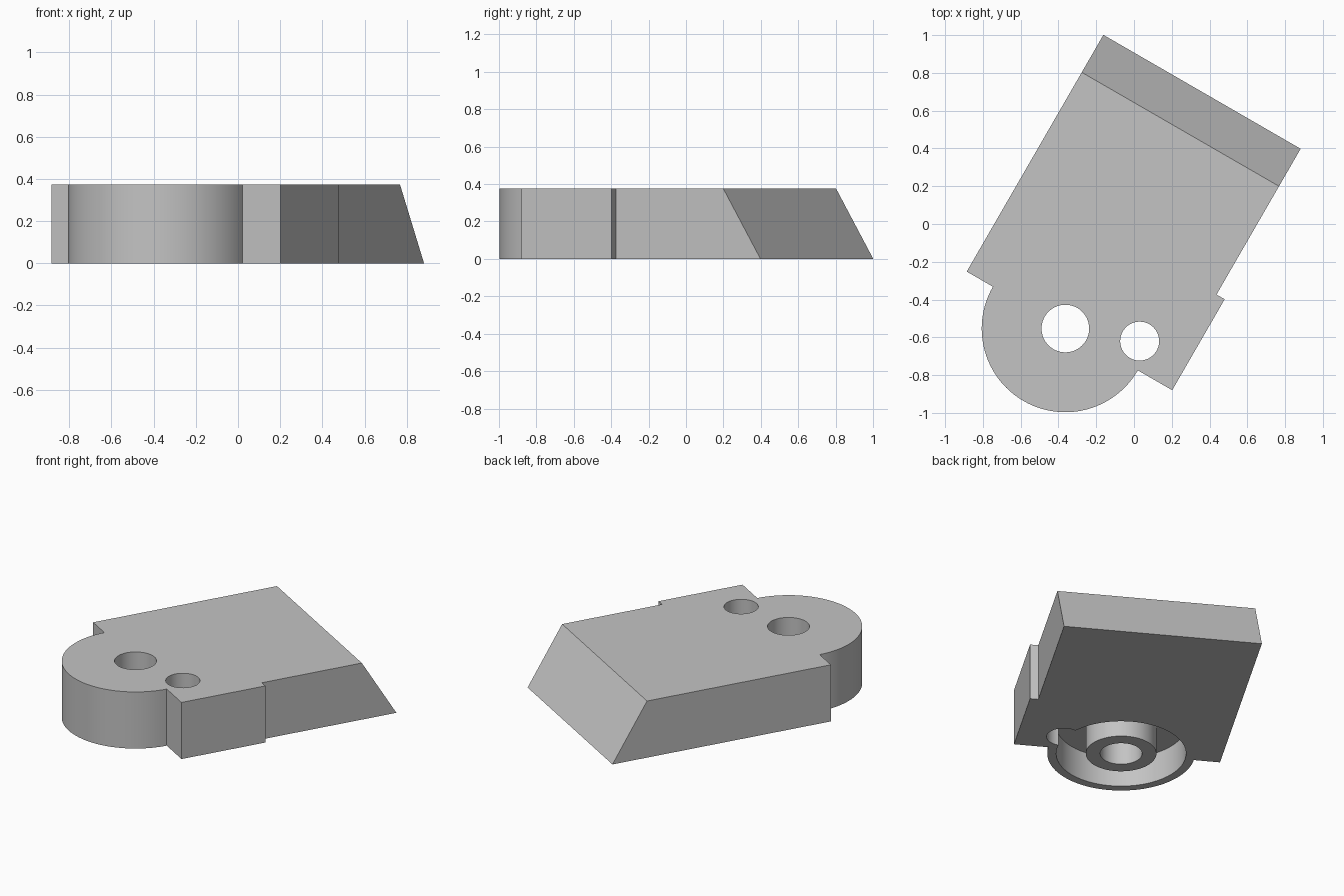
import bpy
import bmesh
from math import cos, sin, pi, radians
from mathutils import Matrix

cube = bpy.data.objects.get("Cube")
if cube:
    bpy.data.objects.remove(cube, do_unlink=True)

HEIGHT = 0.375
HUB = (-0.038, -0.661)      # centre of the rounded lug, before turning
HUB_RADIUS = 0.443
TURN = Matrix.Rotation(radians(-30), 4, "Z")

grey = bpy.data.materials.new("plain grey")
grey.use_nodes = True
grey.diffuse_color = (0.55, 0.55, 0.55, 1)
grey.node_tree.nodes["Principled BSDF"].inputs["Base Color"].default_value = grey.diffuse_color


def arc(centre, radius, start, end, steps):
    angles = [start + (end - start) * i / steps for i in range(steps + 1)]
    return [(centre[0] + radius * cos(a), centre[1] + radius * sin(a)) for a in angles]


def loft(name, loops, closed=False):
    """Join matching point loops with side walls, capped unless closed on itself."""
    bm = bmesh.new()
    rings = [[bm.verts.new(p) for p in loop] for loop in loops]
    pairs = list(zip(rings, rings[1:]))
    if closed:
        pairs.append((rings[-1], rings[0]))
    else:
        bm.faces.new(rings[0][::-1])
        bm.faces.new(rings[-1])
    for low, high in pairs:
        for i in range(len(low)):
            j = (i + 1) % len(low)
            bm.faces.new((low[i], low[j], high[j], high[i]))
    bmesh.ops.recalc_face_normals(bm, faces=bm.faces)
    bmesh.ops.transform(bm, matrix=TURN, verts=bm.verts)
    mesh = bpy.data.meshes.new(name)
    bm.to_mesh(mesh)
    bm.free()
    mesh.materials.append(grey)
    obj = bpy.data.objects.new(name, mesh)
    bpy.context.collection.objects.link(obj)
    return obj


def circle(centre, radius, z):
    return [(x, y, z) for x, y in arc(centre, radius, 0, 2 * pi, 64)[:-1]]


# Body: slab with a rounded lug, a side step and a sloping back
BACK, BACK_TOP = 0.786, 0.557
outline = [(-0.641, HUB[1])]
outline += arc(HUB, HUB_RADIUS, pi, 2 * pi, 48)
outline += [(0.615, HUB[1]), (0.615, -0.105), (0.565, -0.105), (0.565, BACK), (-0.641, BACK)]
bottom = [(x, y, 0) for x, y in outline]
top = [(x, min(y, BACK_TOP), HEIGHT) for x, y in outline]
body = loft("bracket_body", [bottom, top])

# Cutters: centre hole, small hole and the ring groove underneath
LOW, HIGH, GROOVE = -0.1, HEIGHT + 0.1, 0.195
SMALL = (0.336, -0.522)
cutters = [
    loft("groove_cutter", [circle(HUB, r, z) for r, z in
                           ((0.39, LOW), (0.39, GROOVE), (0.212, GROOVE), (0.212, LOW))], True),
    loft("centre_hole_cutter", [circle(HUB, 0.126, z) for z in (LOW, HIGH)]),
    loft("small_hole_cutter", [circle(SMALL, 0.103, z) for z in (LOW, HIGH)]),
]

bpy.ops.object.select_all(action="DESELECT")
bpy.context.view_layer.objects.active = body
body.select_set(True)
for cutter in cutters:
    cutter.hide_render = True
    mod = body.modifiers.new(cutter.name, "BOOLEAN")
    mod.operation = "DIFFERENCE"
    mod.solver = "EXACT"
    mod.object = cutter
    bpy.ops.object.modifier_apply(modifier=mod.name)
    bpy.data.objects.remove(cutter, do_unlink=True)

bpy.ops.object.shade_smooth_by_angle(angle=radians(30))
